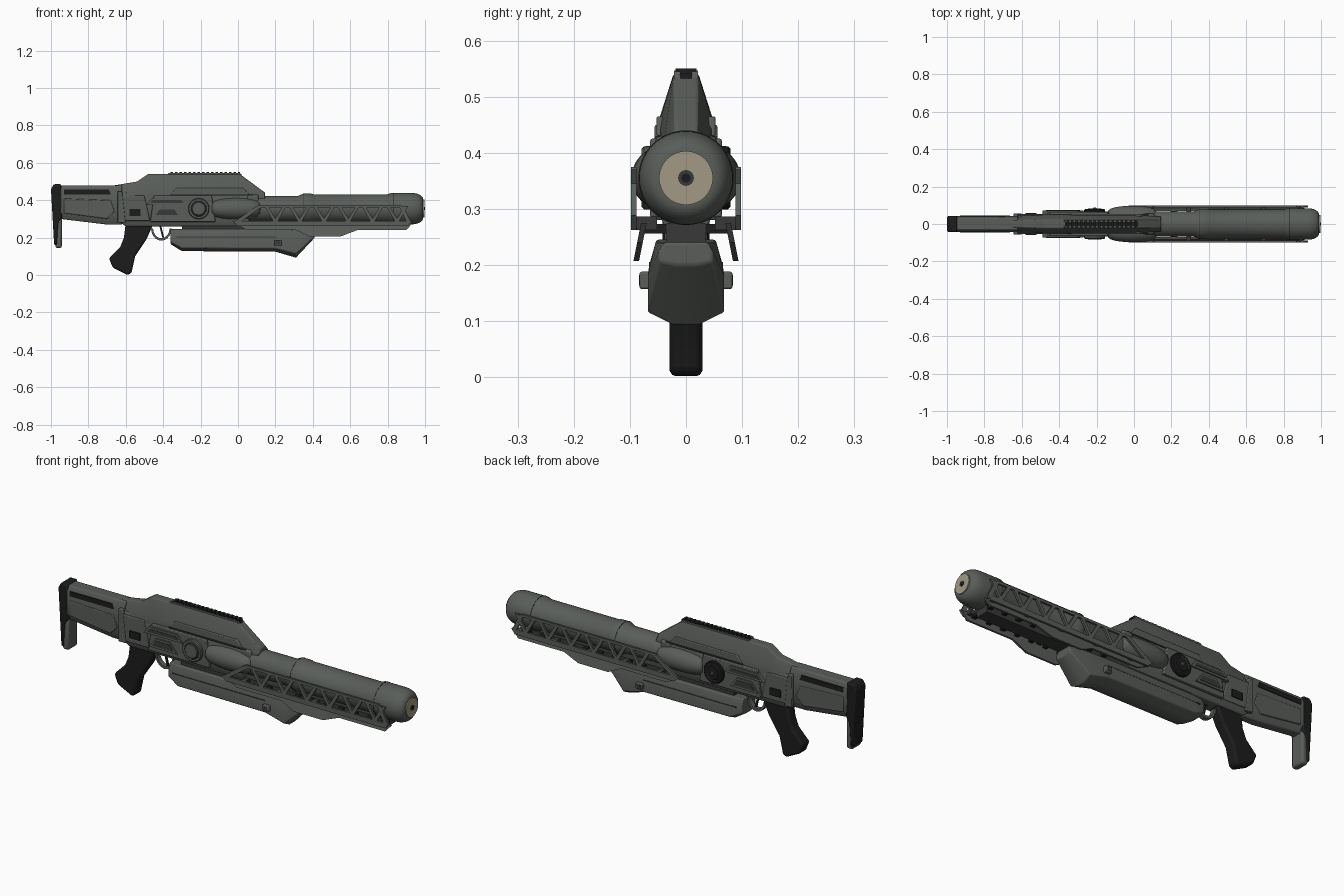
import bpy, bmesh, math

cube = bpy.data.objects.get("Cube")
if cube:
    bpy.data.objects.remove(cube)


def material(name, red, green, blue):
    mat = bpy.data.materials.new(name)
    mat.use_nodes = True
    mat.diffuse_color = (red, green, blue, 1)
    shader = mat.node_tree.nodes["Principled BSDF"]
    shader.inputs["Base Color"].default_value = mat.diffuse_color
    shader.inputs["Roughness"].default_value = .6
    return mat


GREY = material("gunmetal grey", .1, .11, .1)
DARK = material("dark grey", .04, .04, .04)
BLACK = material("black rubber", .012, .012, .012)
BEIGE = material("beige", .36, .32, .23)
AXIS = .355     # height of the barrel centre
FINE = .004     # small bevels and plate steps
SOFT = .01      # rounded edges
made = []


def skin(name, rings, mat, bevel=0):
    """Join equal rings of points into a closed solid."""
    bm = bmesh.new()
    rows = [[bm.verts.new(point) for point in ring] for ring in rings]
    for a, b in zip(rows, rows[1:]):
        for i in range(len(a)):
            bm.faces.new((a[i - 1], a[i], b[i], b[i - 1]))
    bm.faces.new(rows[0])
    bm.faces.new(rows[-1])
    bmesh.ops.recalc_face_normals(bm, faces=bm.faces)
    mesh = bpy.data.meshes.new(name)
    bm.to_mesh(mesh)
    bm.free()
    mesh.materials.append(mat)
    ob = bpy.data.objects.new(name, mesh)
    bpy.context.collection.objects.link(ob)
    if bevel:
        mod = ob.modifiers.new("Bevel", "BEVEL")
        mod.width, mod.segments, mod.limit_method = bevel, 2, "ANGLE"
    made.append(ob)


def slab(name, outline, half, mat, bevel=0):
    """Central part: a side outline with equal thickness on both sides."""
    skin(name, [[(x, y, z) for x, z in outline] for y in (-half, half)], mat, bevel)


def pair(name, outline, outer, mat, bevel=0, thick=.02, lean=0):
    """Mirrored plates reaching out to the given distance, leaning outward below."""
    top = max(z for x, z in outline)
    for label, side in (("right_", -1), ("left_", 1)):
        skin(label + name, [[(x, side * (y + lean * (top - z)), z) for x, z in outline]
                            for y in (outer - thick, outer)], mat, bevel)


def trapezoid(x0, x1, z0, z1, rear=0, front=0):
    """Side outline whose top edge is drawn in at the rear and front."""
    return [(x0, z0), (x1, z0), (x1 - front, z1), (x0 + rear, z1)]


def strut(x0, x1, z0, z1, width):
    return [(x0, z0), (x0 + width, z0), (x1 + width, z1), (x1, z1)]


def hull(name, stations, mat, chin, brow, low=.2, high=.85):
    """Eight-sided body through stations of (x, half width, bottom, top)."""
    rings = []
    for x, width, bottom, top in stations:
        tall = top - bottom
        half = [(chin * width, bottom), (width, bottom + low * tall),
                (width, bottom + high * tall), (brow * width, top)]
        rings.append([(x, y, z) for y, z in half] + [(x, -y, z) for y, z in reversed(half)])
    skin(name, rings, mat, FINE)


def circle(radius, sides=48):
    turns = [math.tau * i / sides for i in range(sides)]
    return [(radius * math.cos(t), radius * math.sin(t)) for t in turns]


def lathe(name, profile, mat, y=0):
    """Turn (x, radius) points around the long axis."""
    skin(name, [[(x, y + u, AXIS + v) for u, v in circle(r)] for x, r in profile], mat)


def dial(name, radius, reach, side, mat):
    """Stepped disc on one flank of the receiver."""
    skin(name, [[(-.21 + u, side * y, AXIS + v) for u, v in circle(r)]
                for y, r in ((.05, radius), (reach - FINE, radius), (reach, radius - FINE))], mat)


def dome(x, radius, length, drop):
    """Quarter-round end of a turned profile."""
    turns = [math.pi * i / 12 for i in range(7)]
    return [(x + length * math.sin(t), radius - drop * (1 - math.cos(t))) for t in turns]


# Stepped barrel with a rounded muzzle
barrel = []
for start, end, radius in ((-.1, .32, .068), (.35, .39, .081), (.4, .8, .077)):
    barrel += [(start, radius), (end, radius)]
lathe("barrel", barrel + [(.82, .084)] + dome(.93, .084, .06, .034), GREY)
for name, radius, reach, mat in (("disc", .048, .996, BEIGE), ("ring", .014, .998, DARK),
                                 ("hole", .008, 1, BLACK)):
    lathe("muzzle_" + name, [(.9, radius), (reach, radius)], mat)
for x, radius in ((.35, .082), (.83, .085)):
    lathe("barrel_seam", [(x, radius), (x + FINE, radius)], DARK)
slab("barrel_clamp", trapezoid(.05, .11, AXIS, .43), .055, GREY, SOFT)

# Receiver core and top housing
hull("receiver", [(-.64, .05, .29, .44), (-.6, .05, .26, .44), (.06, .05, .26, .44)],
     GREY, chin=.7, brow=.8)
hull("top_housing", [(-.66, .036, .4, .48), (-.54, .046, .4, .5), (-.48, .05, .4, .54),
                     (.01, .048, .4, .54), (.145, .04, .4, .44)],
     GREY, chin=1, brow=.45, low=.1, high=.38)
pair("housing_shoulder", trapezoid(-.36, .06, .43, .465, .03, .03), .053, GREY, FINE)
pair("housing_shadow_line", trapezoid(-.36, .08, .424, .43), .054, DARK)

# Toothed rail along the spine
pair("spine_rail", trapezoid(-.38, .02, .53, .547, SOFT, SOFT), .021, GREY, thick=SOFT)
slab("spine_bed", trapezoid(-.37, .02, .52, .541), SOFT, BLACK)
for i in range(16):
    x = -.36 + i * .024
    slab("spine_tooth", trapezoid(x, x + .012, .54, .55), .019, BLACK)

# Stock
hull("stock", [(-.95, .042, .3, .48), (-.7, .042, .27, .48), (-.62, .042, .27, .48)],
     GREY, chin=.5, brow=.7)
pair("stock_slot", trapezoid(-.93, -.68, .432, .457, front=SOFT), .045, BLACK)
pair("stock_panel", [(-.93, .33), (-.7, .3), (-.66, .34), (-.68, .4), (-.93, .41)],
     .045, GREY, FINE)
pair("stock_collar", trapezoid(-.645, -.6, .28, .45, front=.02), .056, GREY, FINE)

# Butt pad and its grey toe
slab("butt_pad", [(-1, .46), (-.985, .486), (-.945, .486), (-.94, .31), (-.96, .28),
                  (-.967, .16), (-.983, .16)], .042, BLACK, SOFT)
slab("butt_toe", trapezoid(-.977, -.942, .145, .32), .038, GREY, SOFT)

# Pistol grip: front edge down, rear edge up
front_edge = [(-.45, .28), (-.49, .19), (-.55, .1), (-.57, .01), (-.59, 0)]
rear_edge = [(-.67, .04), (-.69, .09), (-.63, .15), (-.61, .2), (-.6, .28)]
slab("grip", front_edge + rear_edge, .029, BLACK, SOFT)

# Trigger and half-loop guard
loop = [math.pi * i / 10 for i in range(11)]
guard = [(scale * math.cos(t), scale * math.sin(t) * 1.2) for scale, order in
         ((.055, loop), (.044, loop[::-1])) for t in order]
slab("trigger_guard", [(x - .41, .25 - z) for x, z in guard], .013, GREY)
slab("trigger", strut(-.42, -.405, .26, .2, SOFT), FINE, BLACK)

# Fore end sweeping down into the beak-shaped fin
hull("fore_end", [(-.36, .056, .165, .245), (-.3, .066, .128, .245), (.2, .066, .125, .245),
                  (.31, .068, .093, .24), (.41, .048, .2, .24)],
     GREY, chin=.35, brow=.8, low=.15, high=.6)
pair("fore_end_button", trapezoid(.195, .232, .157, .188), .083, GREY, FINE, thick=.03)
pair("button_face", trapezoid(.203, .224, .163, .182), .084, DARK)
pair("fore_end_groove", trapezoid(-.33, .2, .2, .205), .066, DARK)

# Tray and crossbars joining the two rails
slab("tray", trapezoid(-.3, .88, .24, .275), .035, DARK)
for i in range(9):
    x = .2 + i * .082
    slab("tray_crossbar", trapezoid(x, x + .022, .256, .273), .076, BLACK)

# Capsules beside the rear of the barrel
capsule = dome(0, .057, .12, .03)
for side in (-1, 1):
    lathe("side_capsule", [(-.02 - x, r) for x, r in reversed(capsule)] + capsule, GREY, side * .04)

# Flank plates with framed trapezoid recesses
FLANK = .064
pair("flank_plate", trapezoid(-.47, -.12, .285, .425, .02, .02), FLANK, GREY, FINE)
pair("rear_flank", trapezoid(-.63, -.47, .29, .425, front=.03), FLANK - SOFT, GREY, FINE)
for x0, x1, z0, z1, slope in ((-.49, -.27, .375, .412, .03), (-.46, -.3, .31, .36, .04)):
    pair("recess_rim", trapezoid(x0, x1, z0, z1, slope, slope), FLANK + FINE * 2, GREY)
    pair("recess_panel", trapezoid(x0 + .02, x1 - .02, z0 + SOFT, z1 - SOFT, slope / 2, slope / 2),
         FLANK + FINE * 2.5, DARK)
pair("port", trapezoid(-.58, -.52, .317, .354), FLANK - FINE, BLACK)

# Truss rails with zigzag struts
RAIL, THICK = .098, .01
pair("rail_bottom", trapezoid(-.03, .93, .288, .262, .03, .02), RAIL, GREY, thick=THICK)
pair("rail_top", trapezoid(.1, .88, .362, .375, SOFT, SOFT), RAIL, GREY, thick=THICK)
pair("rail_rear_strut", strut(-.02, .1, .285, .37, .035), RAIL, GREY, thick=THICK)
pair("rail_front_strut", strut(.9, .86, .285, .37, .024), RAIL, GREY, thick=THICK)
for i in range(6):
    foot = .19 + i * .13
    for lean in (-.05, .05):
        pair("rail_strut", strut(foot, foot + lean, .285, .37, .02), RAIL, GREY, thick=THICK)

# Slanted skirts below the rails
pair("rail_skirt", trapezoid(-.02, .93, .275, .24, .07, .03), .08, GREY, thick=THICK, lean=.2)
pair("skirt_drop", trapezoid(.3, .65, .245, .207, .08, .1), .086, GREY, thick=THICK, lean=.2)
for i in range(5):
    x = .08 + i * .2
    pair("rail_bracket", trapezoid(x, x + .025, .262, .286), .092, DARK, thick=.04)

# Plain boss on the right flank, ringed dark dial on the left
for side, outer, groove in ((-1, GREY, DARK), (1, BLACK, DARK)):
    dial("boss", .056, .079, side, outer)
    dial("boss_groove", .044, .081, side, groove)
    dial("boss_cap", .037, .084, side, outer)
dial("dial_pin", SOFT, .087, 1, GREY)

# Smooth the round surfaces, keep hard edges
bpy.ops.object.select_all(action="DESELECT")
for ob in made:
    ob.select_set(True)
bpy.context.view_layer.objects.active = made[0]
bpy.ops.object.shade_smooth_by_angle(angle=math.radians(32))
